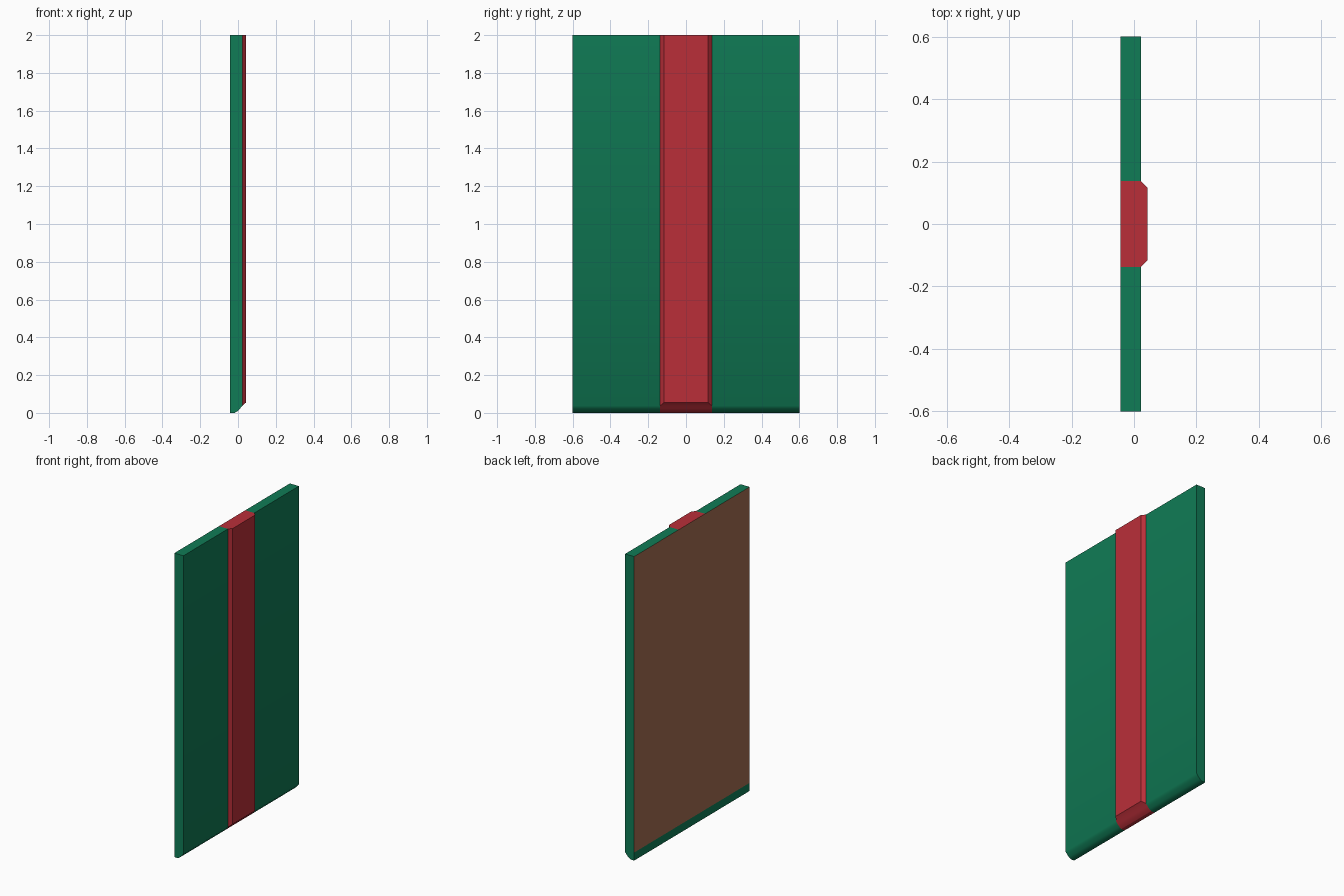
import bpy, bmesh, math

if "Cube" in bpy.data.objects:
    bpy.data.objects.remove(bpy.data.objects["Cube"])

HEIGHT = 2.0
BACK_TRIM = 0.053      # height of the green strip along the foot of the back


def srgb(r, g, b):
    def lin(c):
        c /= 255
        return c / 12.92 if c <= 0.04045 else ((c + 0.055) / 1.055) ** 2.4
    return (lin(r), lin(g), lin(b), 1)


def material(name, rgb):
    m = bpy.data.materials.new(name)
    m.diffuse_color = srgb(*rgb)
    m.use_nodes = True
    m.node_tree.nodes["Principled BSDF"].inputs["Base Color"].default_value = m.diffuse_color
    return m


green = material("green", (16, 124, 86))
red = material("red", (186, 47, 57))
brown = material("brown", (166, 110, 81))

# Rounded lower front edge: bottom height at each depth x
FOOT = {-0.043: 0, -0.018: 0, -0.003: 0.009, 0.011: 0.023, 0.023: 0.038, 0.043: 0.055}


def slab(name, rows, mats, low_side, high_side, angle):
    """Upright slab from rows of (x, y_low, y_high), back to front.
    low_side / high_side: first row from which that side is exposed (None = hidden)."""
    bm = bmesh.new()
    cols = []
    for x, y0, y1 in rows:
        cols.append([bm.verts.new((x, y, z)) for z in (FOOT[x], HEIGHT) for y in (y0, y1)])
    for i, (a, b) in enumerate(zip(cols, cols[1:])):
        bm.faces.new((a[0], a[1], b[1], b[0]))          # underside
        bm.faces.new((a[2], b[2], b[3], a[3]))          # top
        if low_side is not None and i >= low_side:
            bm.faces.new((a[0], b[0], b[2], a[2]))
        if high_side is not None and i >= high_side:
            bm.faces.new((a[1], a[3], b[3], b[1]))
    f = cols[-1]
    bm.faces.new((f[0], f[1], f[3], f[2]))              # front
    # back, split into the brown panel and the green foot strip
    k = cols[0]
    mid = [bm.verts.new((rows[0][0], y, BACK_TRIM)) for y in rows[0][1:]]
    bm.faces.new((k[0], mid[0], mid[1], k[1])).material_index = 2
    bm.faces.new((mid[0], k[2], k[3], mid[1])).material_index = 1
    me = bpy.data.meshes.new(name)
    bm.to_mesh(me)
    bm.free()
    for m in mats:
        me.materials.append(m)
    ob = bpy.data.objects.new(name, me)
    bpy.context.collection.objects.link(ob)
    bpy.ops.object.select_all(action='DESELECT')
    ob.select_set(True)
    bpy.context.view_layer.objects.active = ob
    bpy.ops.object.shade_smooth_by_angle(angle=math.radians(angle))
    return ob


xs = list(FOOT)
EDGE = 0.137   # half width of the centre band

# Green side panels
slab("left_panel", [(x, -0.6, -EDGE) for x in xs[:5]], (green, brown, green), 0, None, 60)
slab("right_panel", [(x, EDGE, 0.6) for x in xs[:5]], (green, brown, green), None, 0, 60)

# Raised red centre band with chamfered front edges
band = [(x, -EDGE, EDGE) for x in xs[:5]] + [(xs[5], -0.117, 0.117)]
slab("centre_band", band, (red, brown, green), 4, 4, 30)
